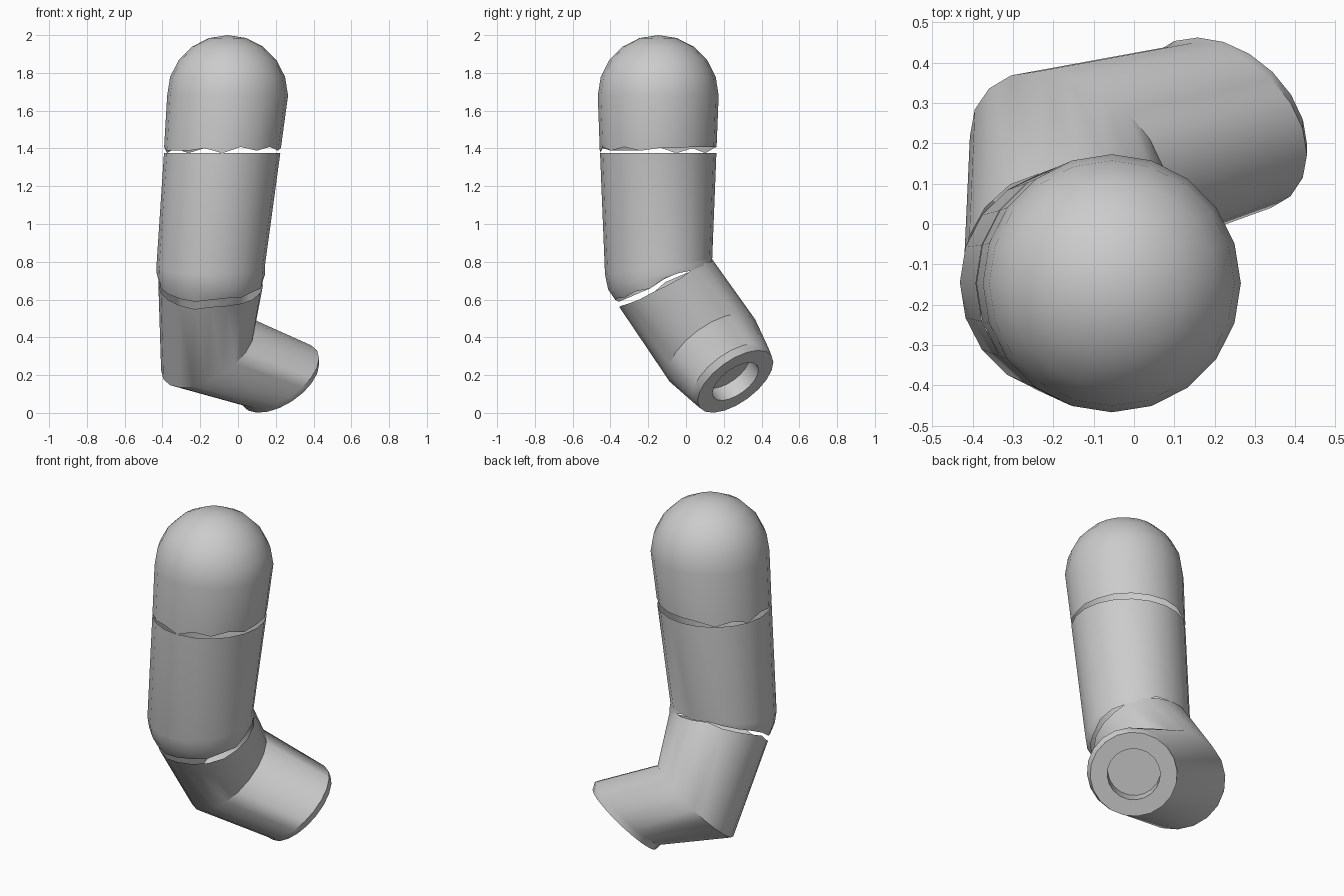
import bpy, math, random
from mathutils import Vector

if "Cube" in bpy.data.objects:
    bpy.data.objects.remove(bpy.data.objects["Cube"])

random.seed(4)
SIDES = 20


def ring(center, normal, radius, jag=0.0):
    """Circle of points; jag pulls random rim points along the normal."""
    c, n = Vector(center), Vector(normal).normalized()
    u = (Vector((1, 0, 0)) - n * n.x).normalized()
    v = n.cross(u)
    pts = []
    for i in range(SIDES):
        a = 2 * math.pi * i / SIDES
        shift = n * jag * random.choice((0, 0.2, 0.6, 1))
        pts.append(c + (u * math.cos(a) + v * math.sin(a)) * radius + shift)
    return pts


def loft(name, rings, cap_start=None, cap_end=False):
    verts = [p for r in rings for p in r]
    faces = []
    for k in range(len(rings) - 1):
        for i in range(SIDES):
            j = (i + 1) % SIDES
            a, b = k * SIDES, (k + 1) * SIDES
            faces.append((a + i, a + j, b + j, b + i))
    if cap_start is not None:
        verts.append(Vector(cap_start))
        top = len(verts) - 1
        faces += [(top, (i + 1) % SIDES, i) for i in range(SIDES)]
    if cap_end:
        a = (len(rings) - 1) * SIDES
        faces.append(tuple(a + i for i in range(SIDES)))
    # rings run downward, so flip to face outward
    me = bpy.data.meshes.new(name)
    me.from_pydata(verts, [], [f[::-1] for f in faces])
    me.update()
    ob = bpy.data.objects.new(name, me)
    bpy.context.collection.objects.link(ob)
    bpy.ops.object.select_all(action='DESELECT')
    ob.select_set(True)
    bpy.context.view_layer.objects.active = ob
    bpy.ops.object.shade_smooth_by_angle(angle=math.radians(38))
    return ob


down = (0, 0, -1)

# Domed tip, ending in a torn rim
tip = []
for k in range(1, 6):
    a = math.radians(18 * k)
    tip.append(ring((-0.055, -0.147, 1.68 + 0.32 * math.cos(a)), down, 0.32 * math.sin(a)))
tip.append(ring((-0.082, -0.147, 1.408), down, 0.309, jag=0.033))
loft("tip_segment", tip, cap_start=(-0.055, -0.147, 2.0))

# Middle segment, rounded at its front lower edge
loft("middle_segment", [
    ring((-0.084, -0.147, 1.375), down, 0.308),
    ring((-0.145, -0.145, 0.775), (0, 0.15, -1), 0.287),
    ring((-0.143, -0.137, 0.735), (0, 0.28, -0.95), 0.287),
    ring((-0.143, -0.12, 0.71), (0, 0.39, -0.92), 0.278, jag=0.02),
])

# Bent base segment with oblique end and shallow socket
bend = Vector((0.47, 0.52, -0.71)).normalized()
end = Vector((0.222, 0.262, 0.166))
loft("base_segment", [
    ring((-0.145, -0.10, 0.675), (0, 0.476, -0.88), 0.277, jag=-0.02),
    ring((-0.16, 0.14, 0.33), bend, 0.28),
    ring((0.213, 0.24, 0.197), bend, 0.245),
    ring(end, bend, 0.235),
    ring(end, bend, 0.143),
    ring(end - bend * 0.09, bend, 0.143),
], cap_end=True)
